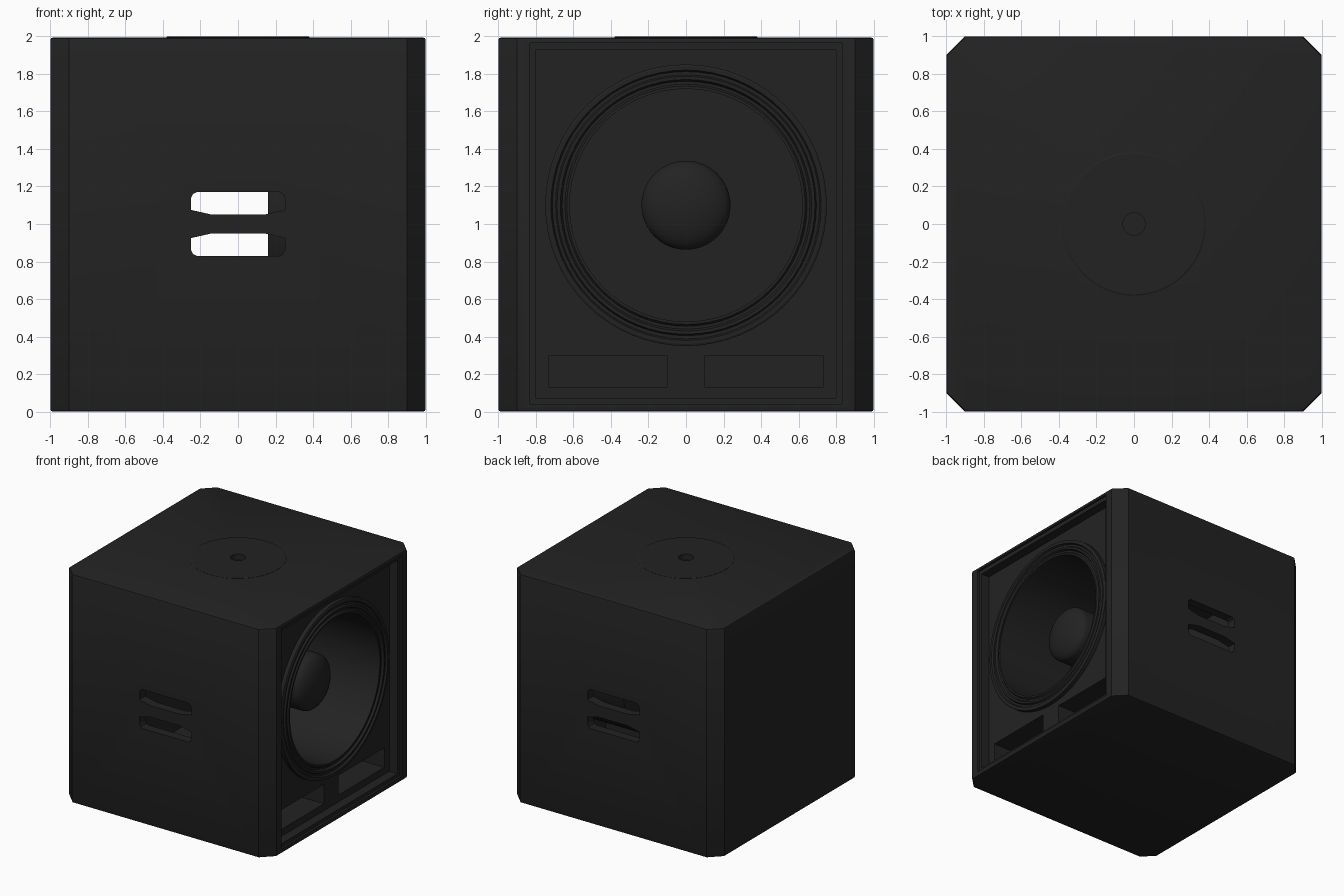
import bpy, bmesh, math
from mathutils import Matrix, Vector

if "Cube" in bpy.data.objects:
    bpy.data.objects.remove(bpy.data.objects["Cube"])

charcoal = bpy.data.materials.new("charcoal_black")
charcoal.use_nodes = True
COLOR = (0.0165, 0.0165, 0.0165, 1)
charcoal.diffuse_color = COLOR
charcoal.node_tree.nodes["Principled BSDF"].inputs["Base Color"].default_value = COLOR


def finish(bm, name):
    bmesh.ops.recalc_face_normals(bm, faces=bm.faces)
    mesh = bpy.data.meshes.new(name)
    bm.to_mesh(mesh)
    bm.free()
    obj = bpy.data.objects.new(name, mesh)
    mesh.materials.append(charcoal)
    bpy.context.collection.objects.link(obj)
    return obj


def activate(obj):
    bpy.ops.object.select_all(action='DESELECT')
    obj.select_set(True)
    bpy.context.view_layer.objects.active = obj


def smooth(obj):
    activate(obj)
    bpy.ops.object.shade_smooth_by_angle(angle=math.radians(25))


def box(name, x, y, z):
    bm = bmesh.new()
    size = [b - a for a, b in (x, y, z)]
    mid = [(a + b) / 2 for a, b in (x, y, z)]
    bmesh.ops.create_cube(bm, size=1, matrix=Matrix.Translation(mid) @ Matrix.Diagonal((*size, 1)))
    return finish(bm, name)


def prism(name, points, direction, bevel=0):
    """Extrude a polygon; optionally soften the edges of both caps."""
    bm = bmesh.new()
    base = bm.faces.new([bm.verts.new(p) for p in points])
    out = bmesh.ops.extrude_face_region(bm, geom=[base], use_keep_orig=True)
    verts = [g for g in out["geom"] if isinstance(g, bmesh.types.BMVert)]
    bmesh.ops.translate(bm, verts=verts, vec=direction)
    bmesh.ops.recalc_face_normals(bm, faces=bm.faces)
    if bevel:
        axis = Vector(direction).normalized()
        caps = [e for e in bm.edges
                if abs((e.verts[0].co - e.verts[1].co).dot(axis)) < 0.001]
        bmesh.ops.bevel(bm, geom=caps, offset=bevel, segments=2, profile=0.5, affect='EDGES')
    return finish(bm, name)


def lathe(name, profile, matrix, steps=64):
    """Spin (radius, height) points about z, then place the result."""
    bm = bmesh.new()
    verts = [bm.verts.new((r, 0, h)) for r, h in profile]
    edges = [bm.edges.new(pair) for pair in zip(verts, verts[1:])]
    bmesh.ops.spin(bm, geom=verts + edges, axis=(0, 0, 1), cent=(0, 0, 0),
                   angle=2 * math.pi, steps=steps, use_duplicate=False)
    bmesh.ops.remove_doubles(bm, verts=bm.verts, dist=0.0005)
    bmesh.ops.transform(bm, matrix=matrix, verts=bm.verts)
    return finish(bm, name)


def cut(obj, cutter):
    mod = obj.modifiers.new("cut", 'BOOLEAN')
    mod.operation, mod.solver, mod.object = 'DIFFERENCE', 'EXACT', cutter
    activate(obj)
    bpy.ops.object.modifier_apply(modifier=mod.name)
    bpy.data.objects.remove(cutter)


FACING = Matrix.Translation((0, 0, 1.1)) @ Matrix.Rotation(math.pi / 2, 4, 'Y')
UPRIGHT = Matrix.Identity(4)
BAFFLE = 0.9

# Cabinet with chamfered upright corners
outline = [(1, -.9), (1, .9), (.9, 1), (-.9, 1), (-1, .9), (-1, -.9), (-.9, -1), (.9, -1)]
cabinet = prism("cabinet", [(x, y, 0) for x, y in outline], (0, 0, 1.994), 0.015)

# Hollow inside, and the stepped recess in front of the baffle
cut(cabinet, box("cavity", (-.93, .84), (-.92, .92), (.06, 1.93)))
cut(cabinet, box("outer_step", (.98, 1.1), (-.83, .83), (.04, 1.965)))
cut(cabinet, box("inner_step", (BAFFLE, 1.1), (-.8, .8), (.07, 1.93)))
cut(cabinet, lathe("driver_hole", [(0, .8), (.66, .8), (.66, 1.1), (0, 1.1)], FACING))

# Paired grip slots through both side walls
half = [(.14, .05), (.25, .075), (.25, .14), (.24, .16), (.22, .17)]
slot = half + [(-x, z) for x, z in reversed(half)]
for side in (1, -1):
    cut(cabinet, prism("grip_slot", [(x, -1.1, 1 + side * z) for x, z in slot], (0, 2.2, 0)))

# Ports, each with a closed tunnel behind its opening
for name, y in (("right_port", (-.73, -.1)), ("left_port", (.1, .73))):
    cut(cabinet, box("port_hole", (.8, 1.1), y, (.13, .3)))
    tunnel = box(name, (.2, BAFFLE - .002), y, (.13, .3))
    bm = bmesh.new()
    bm.from_mesh(tunnel.data)
    front = [f for f in bm.faces if f.normal.x > .9]
    bmesh.ops.delete(bm, geom=front, context='FACES')
    bm.to_mesh(tunnel.data)
    bm.free()

# Pole socket in the roof
cut(cabinet, lathe("socket_hole", [(0, 1.95), (.06, 1.95), (.06, 2.1), (0, 2.1)], UPRIGHT, 32))
smooth(cabinet)
smooth(lathe("pole_plate", [(.06, 1.97), (.06, 2), (.375, 2), (.382, 1.996), (.382, 1.99)],
             UPRIGHT))

# Driver: basket with a ribbed surround and a deep well
ribs = [(.75, .9), (.75, .935), (.74, .94), (.72, .94), (.712, .925), (.695, .925),
        (.687, .94), (.67, .94), (.66, .922), (.645, .922), (.635, .935), (.62, .935)]
smooth(lathe("driver_basket", [(0, .16), (.65, .16), (.65, .9)] + ribs + [(.62, .18), (0, .18)],
             FACING))

# Central post with a domed cap
dome = [(.237 * math.cos(a), .7 + .1 * math.sin(a))
        for a in (math.pi / 2 * i / 8 for i in range(9))]
smooth(lathe("dust_cap", [(.237, .18)] + dome, FACING))
